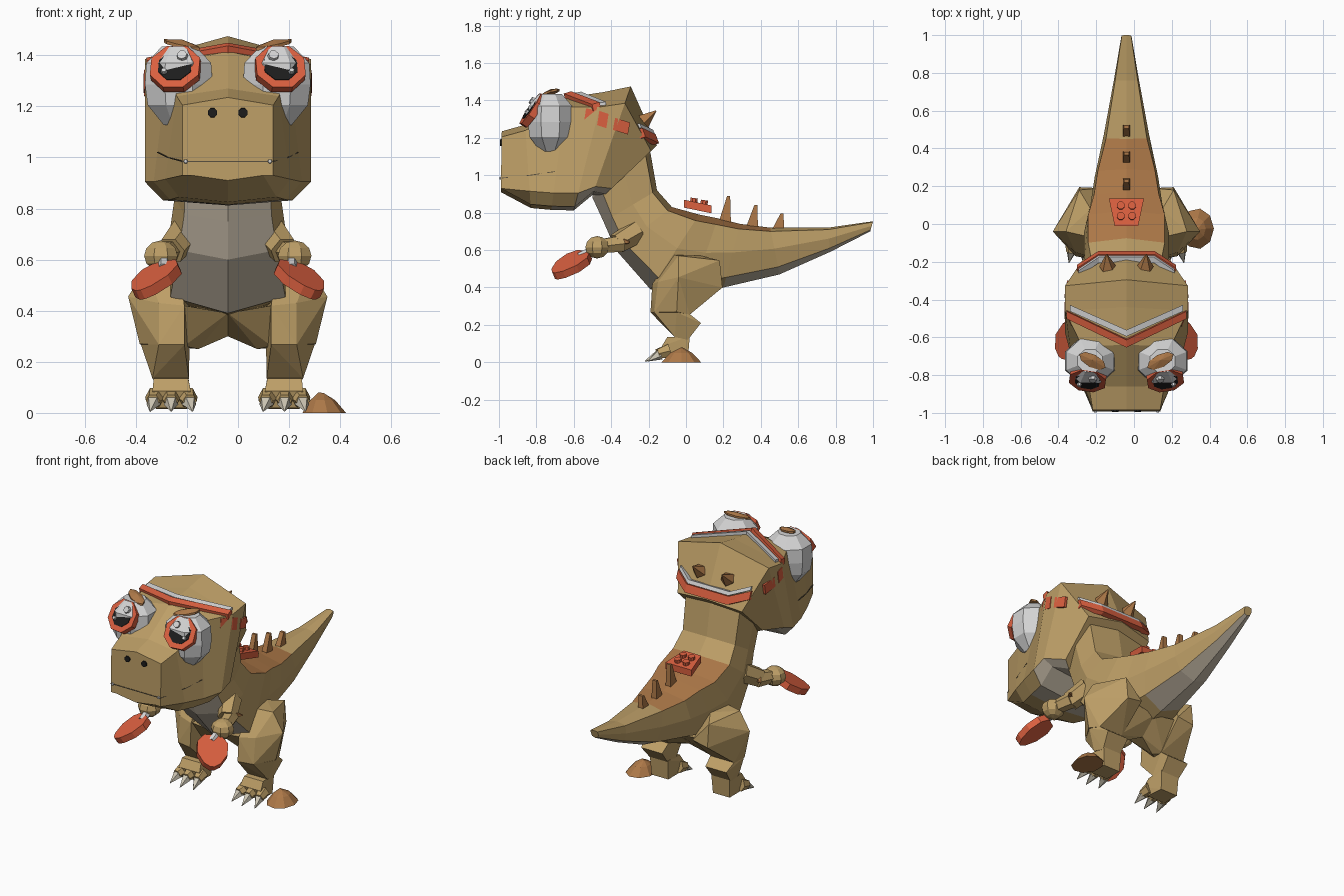
import bpy, bmesh, math
from mathutils import Vector, Matrix

if "Cube" in bpy.data.objects:
    bpy.data.objects.remove(bpy.data.objects["Cube"])

CX = -0.04  # symmetry plane of the animal


def mat(name, r, g, b):
    m = bpy.data.materials.new(name)
    m.diffuse_color = (r, g, b, 1)
    m.use_nodes = True
    m.node_tree.nodes["Principled BSDF"].inputs["Base Color"].default_value = m.diffuse_color
    return m


TAN = mat("tan_skin", .51, .345, .135)
BELLY = mat("belly_grey", .54, .47, .37)
BROWN = mat("brown", .42, .19, .065)
RED = mat("coral_red", .70, .115, .05)
PALE = mat("pale_grey", .66, .66, .66)
BLACK = mat("black", .012, .012, .012)
CLAW = mat("claw_cream", .62, .57, .46)
DARK = mat("mouth_dark", .10, .08, .05)


def finish(name, bm, mats, cx=CX):
    bmesh.ops.recalc_face_normals(bm, faces=bm.faces[:])
    me = bpy.data.meshes.new(name)
    bm.to_mesh(me)
    bm.free()
    for m in mats:
        me.materials.append(m)
    ob = bpy.data.objects.new(name, me)
    ob.location.x = cx
    bpy.context.collection.objects.link(ob)
    return ob


def loft(name, rings, mats, rule=None):
    """Skin closed rings; rule(segment, edge) picks the material slot."""
    bm = bmesh.new()
    vs = [[bm.verts.new(p) for p in r] for r in rings]
    n = len(rings[0])
    for i in range(len(vs) - 1):
        for j in range(n):
            k = (j + 1) % n
            f = bm.faces.new((vs[i][j], vs[i][k], vs[i + 1][k], vs[i + 1][j]))
            f.material_index = rule(i, j) if rule else 0
    bm.faces.new(vs[0])
    bm.faces.new(vs[-1])
    return finish(name, bm, mats)


def hull(name, pts, m, s=1):
    bm = bmesh.new()
    for p in pts:
        bm.verts.new((p[0] * s, p[1], p[2]))
    bmesh.ops.convex_hull(bm, input=bm.verts[:])
    bmesh.ops.dissolve_limit(bm, angle_limit=.03, verts=bm.verts[:], edges=bm.edges[:])
    return finish(name, bm, [m])


def limb(name, a, b, r0, r1, m, n=6, s=1):
    """Tapered prism between two points."""
    a, b = Vector((a[0] * s, a[1], a[2])), Vector((b[0] * s, b[1], b[2]))
    d = b - a
    bm = bmesh.new()
    M = Matrix.Translation((a + b) / 2) @ d.to_track_quat('Z', 'Y').to_matrix().to_4x4() @ Matrix.Rotation(math.pi / n, 4, 'Z')
    bmesh.ops.create_cone(bm, cap_ends=True, segments=n, radius1=r0, radius2=r1, depth=d.length, matrix=M)
    return finish(name, bm, [m])


def ball(name, c, r, m, u=8, v=6, s=1):
    bm = bmesh.new()
    M = Matrix.Translation((c[0] * s, c[1], c[2])) @ Matrix.Diagonal((*r, 1)) @ Matrix.Rotation(math.pi / u, 4, 'Z')
    bmesh.ops.create_uvsphere(bm, u_segments=u, v_segments=v, radius=1, matrix=M)
    return finish(name, bm, [m])


def ribbon(name, path, a, b, m):
    a, b = Vector(a), Vector(b)
    return loft(name, [[Vector(p) + a + b, Vector(p) + a - b, Vector(p) - a - b, Vector(p) - a + b] for p in path], [m])


def full(half):
    return half + [(-x, y, z) for x, y, z in half[-2:0:-1]]


# Body: neck to tail, (top y, top z, bottom y, bottom z, half width, belly share)
spine = [(-.27, 1.20, -.50, .93, .19, .75), (-.19, 1.12, -.50, .88, .215, .78), (-.155, .92, -.44, .75, .208, .82),
         (-.075, .83, -.375, .60, .225, .85), (.07, .79, -.19, .39, .225, 1), (.17, .77, .03, .36, .19, .9),
         (.29, .74, .20, .40, .168, .8), (.45, .72, .50, .47, .12, .8), (.76, .72, .77, .59, .066, .8),
         (1.0, .754, .985, .70, .027, .8)]
rings = []
for ty, tz, by, bz, w, bk in spine:
    rings.append(full([(w * k, ty + (by - ty) * t, tz + (bz - tz) * t)
                       for k, t in ((0, 0), (.9, .08), (1, .45), (bk, .84), (0, 1))]))


def body_rule(i, j):
    if j in (3, 4):
        return 0 if i in (4, 5) else 1
    return 2 if j in (0, 7) and 3 <= i <= 6 else 0


loft("body", rings, [TAN, BELLY, BROWN], body_rule)

# Head: (top y, bottom y, top z, side top z, side bottom z, bottom z, upper and lower half width)
rings = []
for yt, yb, zt, zs, zl, zb, w, wl in [(-.985, -.99, 1.235, 1.205, .93, .91, .178, .178),
                                      (-.86, -.83, 1.27, 1.24, .915, .825, .20, .245),
                                      (-.64, -.72, 1.415, 1.365, .905, .815, .235, .29),
                                      (-.44, -.60, 1.445, 1.365, .905, .812, .325, .325),
                                      (-.295, -.50, 1.475, 1.385, .94, .895, .325, .325),
                                      (-.155, -.45, 1.16, 1.13, .93, .88, .23, .23)]:
    half = [(0, zt), (w, zs), (wl, zl), (wl * .78, zb + .02), (0, zb)]
    rings.append(full([(x, yb + (yt - yb) * (z - zb) / (zt - zb), z) for x, z in half]))
loft("head", rings, [TAN, BELLY], lambda i, j: 1 if (j in (3, 4) and i >= 2) or (j in (2, 5) and i >= 3) else 0)

# Mouth line
ribbon("mouth", [(-.18, -.99, .985), (.18, -.99, .985)], (0, .002, 0), (0, 0, .002), DARK)

# Tail spikes
for y, z, h in ((.21, .75, .14), (.355, .72, .12), (.495, .71, .085)):
    hull("back_spike", [(x, y + dy, z) for x in (-.018, .018) for dy in (-.035, .03)]
         + [(x, y + dy, z + h) for x in (-.014, .014) for dy in (.010, .026)], BROWN)

# Studded block on the back
hull("stud_block", [(x * s, y, z + dz) for s in (-1, 1) for x, y, z in ((.062, -.01, .815), (.093, .135, .785))
                    for dz in (.012, .054)], RED)
for s in (-1, 1):
    for y in (.04, .095):
        z = .868 - .2 * y
        limb("block_stud", (.03 * s, y, z - .01), (.03 * s, y + .004, z + .018), .021, .021, RED, 8)

# Headband across the brow and the back of the head
ribbon("band_front", [(-.318, -.478, 1.367), (0, -.63, 1.425), (.318, -.478, 1.367)], (0, .020, .006), (0, -.004, .018), RED)
ribbon("band_front_trim", [(-.3, -.445, 1.38), (0, -.578, 1.434), (.3, -.445, 1.38)], (0, .017, .003), (0, 0, .010), PALE)
back = [(-.262, -.24, 1.225), (-.15, -.168, 1.19), (.15, -.168, 1.19), (.262, -.24, 1.225)]
ribbon("band_back", back, (0, -.009, .024), (0, .015, .005), RED)
ribbon("band_back_trim", [(x * .97, y - .018, z + .037) for x, y, z in back], (0, -.005, .011), (0, .015, .005), PALE)

eye_n = Vector((.12, -.82, .55)).normalized()
for s in (-1, 1):
    side = "left" if s < 0 else "right"
    ribbon(side + "_band_patch", [(.287 * s, -.54, 1.32), (.321 * s, -.465, 1.305), (.323 * s, -.42, 1.29)],
           (0, .006, .038), (.006, 0, 0), RED)
    ribbon(side + "_band_rear_patch", [(.320 * s, -.385, 1.275), (.306 * s, -.305, 1.25)], (0, .006, .032), (.008, 0, 0), RED)
    limb(side + "_head_spike", (.1, -.23, 1.29), (.105, -.16, 1.345), .045, .003, BROWN, 5, s)

    # Nostril and mouth corner
    limb(side + "_nostril", (.06, -.98, 1.175), (.06, -.994, 1.175), .020, .019, BLACK, 8, s)
    ribbon(side + "_mouth_corner", [(.178 * s, -.987, .985), (.234 * s, -.836, 1.0), (.274 * s, -.70, 1.02)],
           (.003, 0, 0), (0, 0, .002), DARK)
    limb(side + "_mouth_stud", (.165, -.985, .985), (.165, -.997, .985), .010, .007, PALE, 6, s)

    # Goggle eye: barrel-shaped ball, ring, pupil, glints and lid
    loft(side + "_eyeball", [[((.192 + .143 * k * math.cos(t)) * s, -.725 + .131 * k * math.sin(t), z)
                              for t in [(q + .5) * math.pi / 4 for q in range(8)]]
                             for z, k in ((1.128, .45), (1.205, .92), (1.285, 1), (1.37, .96), (1.435, .5))], [PALE])
    n = eye_n
    c = Vector((.205, -.82, 1.348))
    limb(side + "_eye_ring", c - n * .022, c + n * .016, .104, .104, RED, 8, s)
    limb(side + "_pupil", c, c + n * .020, .070, .070, BLACK, 8, s)
    up = Vector((0, .55, .82)).normalized()
    g = c + n * .02 + up * .04 + Vector((-.03, 0, 0))
    limb(side + "_big_glint", g - n * .02, g + n * .02, .027, .020, PALE, 7, s)
    g = c + n * .02 - up * .025 + Vector((.042, 0, 0))
    limb(side + "_small_glint", g - n * .01, g + n * .01, .014, .010, PALE, 6, s)
    lid = []
    ax, ay = Vector((-.87, -.45, -.2)), Vector((-.45, .87, .1))
    for k in range(8):
        t = k * math.pi / 4
        p = Vector((.18, -.725, 1.435)) + ax * .08 * math.cos(t) + ay * .036 * math.sin(t)
        lid += [p, p + Vector((0, 0, .012))]
    hull(side + "_eyelid", lid + [Vector((.18, -.72, 1.462))], BROWN, s)

    # Arm, hand and paddle
    limb(side + "_upper_arm", (.17, -.26, .70), (.222, -.37, .635), .066, .058, TAN, 6, s)
    limb(side + "_forearm", (.225, -.34, .635), (.26, -.46, .62), .05, .042, TAN, 6, s)
    limb(side + "_elbow_spike", (.235, -.34, .65), (.285, -.30, .64), .028, .003, BROWN, 4, s)
    ball(side + "_hand", (.262, -.475, .615), (.071, .068, .060), TAN, s=s)
    limb(side + "_paddle_grip", (.25, -.51, .595), (.25, -.57, .565), .024, .024, PALE, 6, s)
    d = Vector((.12, -.18, -.13)).normalized()
    nn = Vector((.5, -.5, .75)).normalized()
    nn = (nn - d * nn.dot(d)).normalized()
    w = d.cross(nn)
    o = Vector((.235, -.54, .578))
    outline = [(0, .05), (.05, .09), (.13, .09), (.2, .05), (.225, .012)]
    hull(side + "_paddle", [o + d * a + w * b * q + nn * h for a, b in outline for q in (-1, 1) for h in (-.021, .021)], RED, s)

    # Leg: thigh meets its twin at the crotch
    hull(side + "_thigh", [(.19, -.07, .575), (.19, .08, .57), (.32, -.04, .57), (.25, .18, .545), (.39, -.04, .455),
                           (.25, .195, .4), (.14, .19, .42), (.17, -.18, .42), (.27, -.15, .43),
                           (.345, -.05, .27), (.17, -.19, .267), (.27, -.17, .267), (.15, .02, .255), (.32, .02, .255)], TAN, s)
    hull(side + "_hip", [(0, -.15, .39), (0, .03, .30), (0, .14, .40), (.17, -.17, .42), (.16, .15, .42),
                         (.115, -.02, .25), (.17, -.06, .262), (.17, .02, .255)], TAN, s)
    hull(side + "_shin", [(.17, -.19, .267), (.27, -.17, .267), (.34, -.05, .267)]
         + [(x, y, z) for x0, x1, y, z in ((.15, .32, .02, .258), (.155, .305, .08, .21),
                                           (.152, .295, -.06, .135), (.16, .285, .01, .12)) for x in (x0, x1)], TAN, s)
    hull(side + "_foot", [(x, y, z) for x0, x1, y, z in ((.155, .29, -.10, .135), (.155, .285, .02, .14), (.16, .28, .01, .015),
                                                        (.145, .295, -.13, .085), (.155, .285, -.11, .02)) for x in (x0, x1)], TAN, s)
    for x, dx, y in ((.160, -.022, -.02), (.222, 0, -.035), (.282, .022, -.02)):
        limb(side + "_toe", (x, -.09, .062), (x + dx * .5, -.14 + y * .5, .046), .042, .028, TAN, 6, s)
        limb(side + "_claw", (x + dx * .4, -.13 + y * .5, .042), (x + dx, -.185 + y, .006), .030, .002, CLAW, 5, s)

# Loose rock beside the foot
rock = []
for k in range(9):
    t = k * math.tau / 9
    rock += [(.375 + .088 * math.cos(t), -.025 + .108 * math.sin(t), 0),
             (.37 + .05 * math.cos(t), -.025 + .06 * math.sin(t), .05)]
hull("rock", rock + [(.355, -.02, .08), (.375, -.03, .078)], BROWN)
